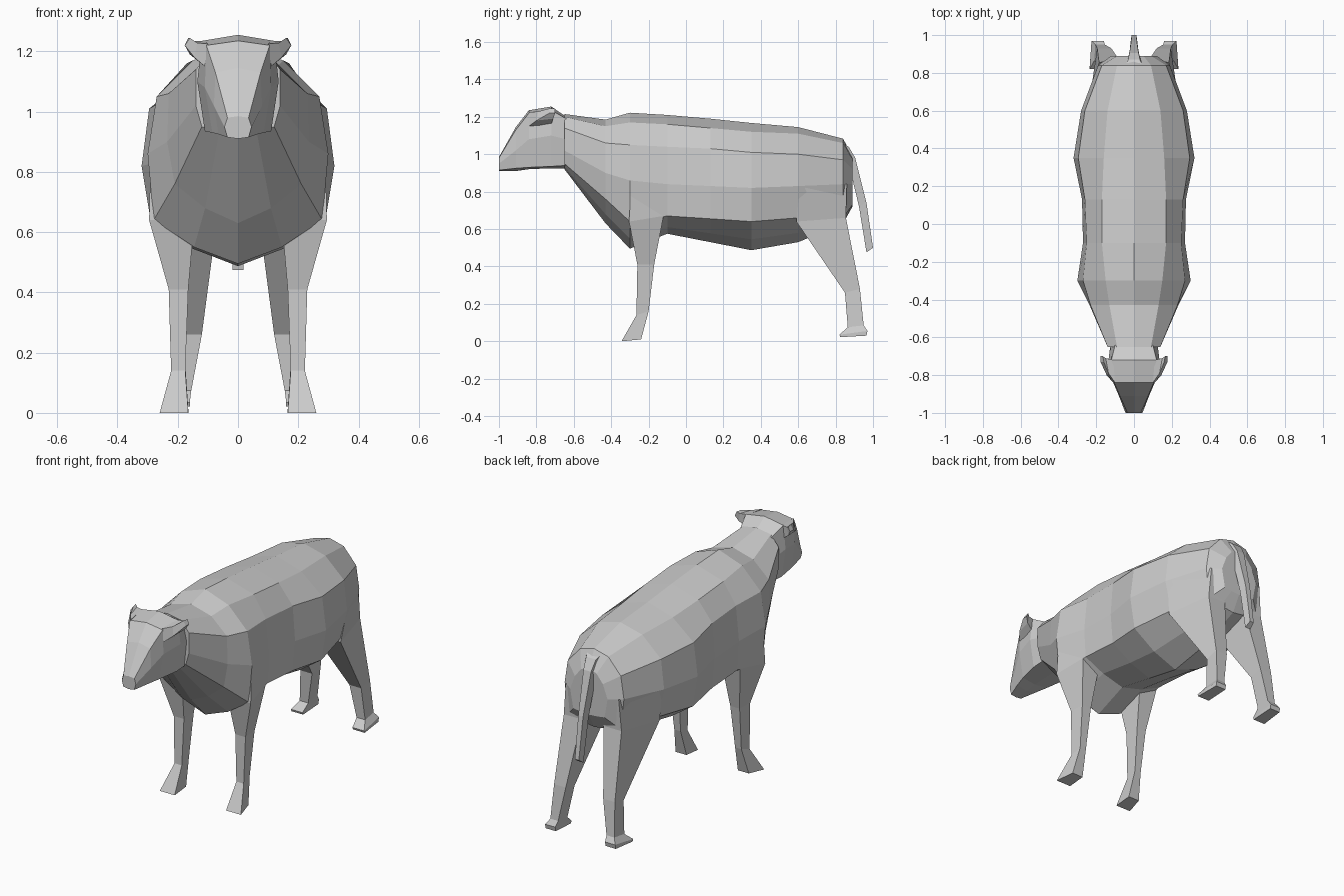
import bpy, bmesh


def loft(name, rings, mirror=False):
    """Skin closed rings of equal point count, cap both ends, shade flat."""
    bm = bmesh.new()
    loops = [[bm.verts.new(p) for p in ring] for ring in rings]
    n = len(loops[0])
    for a, b in zip(loops, loops[1:]):
        for i in range(n):
            j = (i + 1) % n
            bm.faces.new((a[i], a[j], b[j], b[i]))
    bm.faces.new(loops[0])
    bm.faces.new(loops[-1])
    bmesh.ops.recalc_face_normals(bm, faces=bm.faces)
    mesh = bpy.data.meshes.new(name)
    bm.to_mesh(mesh)
    bm.free()
    obj = bpy.data.objects.new(name, mesh)
    bpy.context.collection.objects.link(obj)
    if mirror:
        obj.modifiers.new("Mirror", 'MIRROR')
    return obj


def symmetric_ring(y, top, half, bottom):
    """Full cross-section across x from its right half."""
    return ([(0, y, top)] + [(x, y, z) for x, z in half] + [(0, y, bottom)]
            + [(-x, y, z) for x, z in reversed(half)])


# Body and neck: y, top, (back, flank ridge, side, lower side), belly
body = [
    (-0.65, 1.215, [(.09, 1.20), (.14, 1.14), (.14, 1.02), (.12, 0.95)], 0.92),
    (-0.43, 1.185, [(.13, 1.15), (.23, 1.06), (.235, 0.90), (.21, 0.76)], 0.63),
    (-0.30, 1.222, [(.15, 1.17), (.27, 1.05), (.30, 0.86), (.28, 0.64)], 0.495),
    (-0.10, 1.21, [(.17, 1.16), (.25, 1.04), (.27, 0.84), (.26, 0.67)], 0.575),
    (0.13, 1.19, [(.17, 1.14), (.26, 1.03), (.275, 0.83), (.26, 0.655)], 0.53),
    (0.35, 1.167, [(.16, 1.12), (.295, 1.01), (.32, 0.82), (.29, 0.64)], 0.487),
    (0.60, 1.145, [(.14, 1.11), (.26, 1.00), (.28, 0.83), (.24, 0.66)], 0.53),
    (0.84, 1.083, [(.09, 1.06), (.17, 0.97), (.19, 0.84), (.17, 0.66)], 0.63),
    (0.89, 0.99, [(.05, 0.97), (.09, 0.92), (.12, 0.84), (.10, 0.73)], 0.72),
]
rings = []
for y, top, half, bottom in body:
    wl, zl = half[-1]
    belly = (wl * 0.52, zl + (bottom - zl) * 0.62)
    rings.append(symmetric_ring(y, top, half + [belly], bottom))
loft("body", rings)

# Head
head = [
    (-0.64, 1.20, [(.10, 1.19), (.125, 1.08), (.11, 0.94)], 0.925),
    (-0.72, 1.255, [(.12, 1.235), (.135, 1.10), (.11, 0.935)], 0.925),
    (-0.84, 1.235, [(.105, 1.22), (.11, 1.08), (.085, 0.93)], 0.92),
    (-0.91, 1.145, [(.075, 1.13), (.08, 1.02), (.065, 0.925)], 0.91),
    (-1.00, 0.985, [(.035, 0.98), (.045, 0.95), (.035, 0.915)], 0.91),
]
loft("head", [symmetric_ring(*s) for s in head])

# Ears: flat fins swept outwards and back
loft("ear", [
    [(.10, -.84, 1.225), (.11, -.84, 1.15), (.12, -.72, 1.16), (.11, -.72, 1.235)],
    [(.135, -.79, 1.228), (.145, -.80, 1.18), (.16, -.71, 1.19), (.15, -.71, 1.235)],
    [(.16, -.73, 1.245), (.177, -.73, 1.22), (.177, -.70, 1.22), (.165, -.70, 1.245)],
], mirror=True)


def leg(name, sections):
    """Sections: front y, back y, front z, back z, inner x, outer front x, outer back x."""
    loft(name, [[(xi, yf, zf), (xf, yf, zf), (xb, yb, zb), (xi, yb, zb)]
                for yf, yb, zf, zb, xi, xf, xb in sections], mirror=True)


# Front legs with flared hooves
leg("front_leg", [
    (-.29, -.14, .86, .84, .18, .290, .265),
    (-.305, -.12, .64, .67, .145, .295, .262),
    (-.26, -.17, .41, .41, .165, .230, .225),
    (-.265, -.20, .14, .16, .175, .222, .215),
    (-.345, -.24, .00, .01, .165, .260, .235),
])

# Hind legs with feet pointing forward
leg("hind_leg", [
    (.61, .86, .84, .84, .08, .275, .170),
    (.59, .855, .64, .66, .07, .245, .185),
    (.85, .93, .26, .28, .120, .195, .195),
    (.865, .95, .075, .085, .155, .210, .205),
    (.82, .97, .035, .055, .160, .235, .225),
    (.825, .965, .022, .030, .160, .235, .225),
])

# Tail: thin tapering strip hanging away from the rump
tail = [(.84, .87, 1.06, 1.04, .045), (.86, .905, .99, .98, .035),
        (.925, .965, .72, .74, .022), (.965, 1.0, .475, .50, .018)]
loft("tail", [[(-w, yf, zf), (w, yf, zf), (w * .7, yb, zb), (-w * .7, yb, zb)]
              for yf, yb, zf, zb, w in tail])
